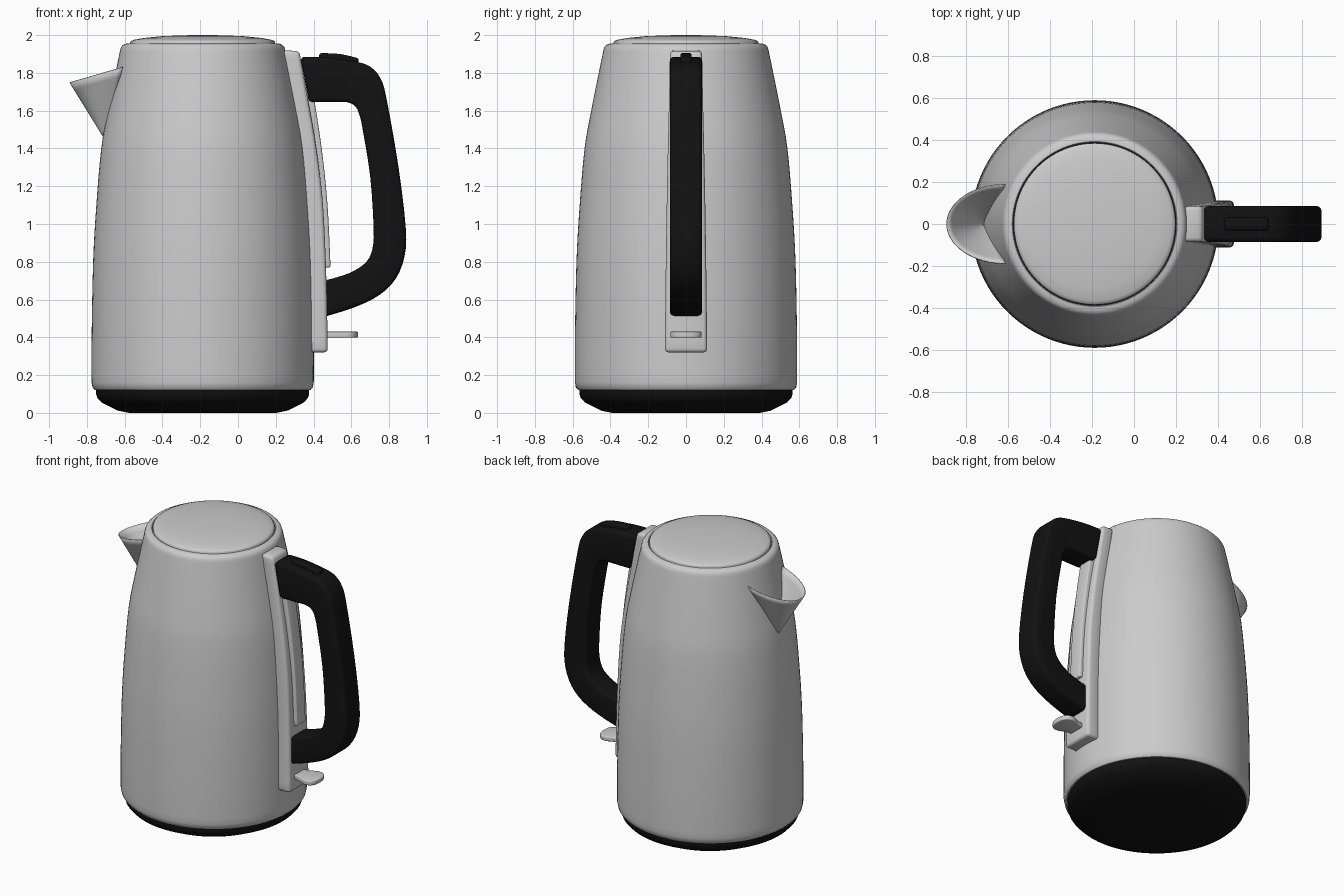
import bpy, bmesh, math

if "Cube" in bpy.data.objects:
    bpy.data.objects.remove(bpy.data.objects["Cube"])

CX = -0.187  # body axis

black = bpy.data.materials.new("black_plastic")
black.diffuse_color = (0.006, 0.006, 0.006, 1)
black.use_nodes = True
black.node_tree.nodes["Principled BSDF"].inputs["Base Color"].default_value = black.diffuse_color


def spline(pts, n):
    """Catmull-Rom through tuples of any length."""
    out = []
    for i in range(len(pts) - 1):
        a, b, c, d = pts[max(i - 1, 0)], pts[i], pts[i + 1], pts[min(i + 2, len(pts) - 1)]
        for k in range(n):
            t = k / n
            out.append(tuple(0.5 * (2 * q + (r - p) * t + (2 * p - 5 * q + 4 * r - s) * t * t
                                    + (3 * q - p - 3 * r + s) * t ** 3)
                             for p, q, r, s in zip(a, b, c, d)))
    return out + [pts[-1]]


def finish(name, bm, mat=None, angle=40, fix=True):
    if fix:
        bmesh.ops.recalc_face_normals(bm, faces=bm.faces)
    me = bpy.data.meshes.new(name)
    bm.to_mesh(me)
    bm.free()
    ob = bpy.data.objects.new(name, me)
    bpy.context.collection.objects.link(ob)
    if mat:
        me.materials.append(mat)
    bpy.ops.object.select_all(action='DESELECT')
    ob.select_set(True)
    bpy.context.view_layer.objects.active = ob
    bpy.ops.object.shade_smooth_by_angle(angle=math.radians(angle))
    return ob


def lathe(name, prof, mat=None, segs=96):
    """Profile of (radius, z), bottom to top, around the body axis."""
    bm = bmesh.new()
    rings = []
    for r, z in prof:
        if r == 0:
            rings.append([bm.verts.new((CX, 0, z))] * segs)
        else:
            rings.append([bm.verts.new((CX + r * math.cos(2 * math.pi * i / segs),
                                        r * math.sin(2 * math.pi * i / segs), z))
                          for i in range(segs)])
    for lo, hi in zip(rings, rings[1:]):
        for i in range(segs):
            j = (i + 1) % segs
            bm.faces.new(list(dict.fromkeys((lo[i], lo[j], hi[j], hi[i]))))
    return finish(name, bm, mat, fix=False)


def bevel_sharp(bm, width, limit=50):
    bmesh.ops.recalc_face_normals(bm, faces=bm.faces)
    edges = [e for e in bm.edges if e.calc_face_angle(0) > math.radians(limit)]
    bmesh.ops.bevel(bm, geom=edges, offset=width, segments=3, profile=0.5,
                    affect='EDGES', clamp_overlap=True)


def strip(name, stations, bevel, mat=None, n=4):
    """Bar from stations (outer x, outer z, inner x, inner z, half width)."""
    bm = bmesh.new()
    rings = [[bm.verts.new(c) for c in ((xo, -w, zo), (xo, w, zo), (xi, w, zi), (xi, -w, zi))]
             for xo, zo, xi, zi, w in spline(stations, n)]
    for a, b in zip(rings, rings[1:]):
        for i in range(4):
            j = (i + 1) % 4
            bm.faces.new((a[i], a[j], b[j], b[i]))
    bm.faces.new(rings[0])
    bm.faces.new(rings[-1])
    bevel_sharp(bm, bevel)
    return finish(name, bm, mat)


def plate(name, outline, z0, z1, bevel, mat=None):
    """Flat piece from an xy outline."""
    bm = bmesh.new()
    f = bm.faces.new([bm.verts.new((x, y, z0)) for x, y in outline])
    top = bmesh.ops.extrude_face_region(bm, geom=[f])
    bmesh.ops.translate(bm, vec=(0, 0, z1 - z0),
                        verts=[v for v in top["geom"] if isinstance(v, bmesh.types.BMVert)])
    bevel_sharp(bm, bevel, 60)
    return finish(name, bm, mat)


# Base
lathe("base", [(0, 0), (0.39, 0), (0.45, 0.012), (0.535, 0.055), (0.558, 0.08),
               (0.564, 0.10), (0.564, 0.13)], black)

# Body with rounded rim and recess for the lid
wall = spline([(0.588, 0.16), (0.588, 0.4), (0.58, 0.8), (0.563, 1.1), (0.537, 1.4),
               (0.502, 1.6), (0.462, 1.8), (0.437, 1.92)], 4)
lathe("body", [(0.55, 0.12), (0.572, 0.122), (0.583, 0.135)] + wall +
      [(0.432, 1.937), (0.422, 1.948), (0.408, 1.954), (0.392, 1.956), (0.388, 1.953), (0.388, 1.93)])

# Lid
lathe("lid", [(0.384, 1.93), (0.384, 1.962), (0.379, 1.969), (0.365, 1.975), (0.31, 1.985),
              (0.22, 1.994), (0.11, 1.999), (0, 2.0)])

# Spout: cone from a low apex to a curved lip
bm = bmesh.new()
apex = (-0.705, 0, 1.45)
N, M = 32, 8
rows = []
for i in range(N + 1):
    t = math.pi * (i / N - 0.5)
    lip = (-0.61 - 0.28 * math.cos(t), 0.188 * math.sin(t), 1.83 - 0.08 * math.cos(t))
    rows.append([bm.verts.new([a + (b - a) * k / M for a, b in zip(apex, lip)])
                 for k in range(1, M + 1)])
tip = bm.verts.new(apex)
for a, b in zip(rows, rows[1:]):
    bm.faces.new((tip, b[0], a[0]))
    for k in range(M - 1):
        bm.faces.new((a[k], b[k], b[k + 1], a[k + 1]))
spout = finish("spout", bm)
sol = spout.modifiers.new("thickness", 'SOLIDIFY')
sol.thickness = 0.005
sol.offset = 0

# Backing plate that carries the handle
strip("handle_mount", [(0.325, 1.915, 0.235, 1.92, 0.085), (0.372, 1.65, 0.28, 1.65, 0.09),
                       (0.415, 1.4, 0.32, 1.4, 0.096), (0.45, 1.1, 0.35, 1.1, 0.102),
                       (0.468, 0.7, 0.37, 0.7, 0.108), (0.475, 0.32, 0.37, 0.32, 0.112)], 0.02)

# Water level window
strip("water_window", [(0.402, 1.67, 0.34, 1.67, 0.05), (0.443, 1.4, 0.38, 1.4, 0.05),
                       (0.474, 1.1, 0.41, 1.1, 0.05), (0.49, 0.77, 0.43, 0.77, 0.05)], 0.01)

# Handle
W = 0.085
strip("handle", [(x, z, u, v, W) for x, z, u, v in (
    (0.33, 1.885, 0.375, 1.645), (0.46, 1.882, 0.48, 1.645), (0.62, 1.86, 0.575, 1.645),
    (0.70, 1.833, 0.622, 1.622), (0.755, 1.77, 0.645, 1.57), (0.787, 1.66, 0.66, 1.50),
    (0.85, 1.30, 0.70, 1.25), (0.888, 0.98, 0.718, 0.98), (0.882, 0.83, 0.712, 0.87),
    (0.835, 0.71, 0.68, 0.80), (0.75, 0.625, 0.61, 0.75), (0.62, 0.56, 0.54, 0.723),
    (0.455, 0.508, 0.455, 0.70))], 0.022, black, 3)

# Lid release button on the handle
strip("lid_button", [(0.43, 1.905, 0.43, 1.86, 0.03), (0.54, 1.9, 0.54, 1.85, 0.03),
                     (0.64, 1.877, 0.635, 1.83, 0.03)], 0.012, black)

# Power switch lever
half = spline([(0.45, 0.05), (0.51, 0.062), (0.565, 0.082), (0.605, 0.075), (0.628, 0.045), (0.635, 0.0)], 4)
plate("switch_lever", half + [(x, -y) for x, y in half[-2::-1]], 0.398, 0.43, 0.006)
